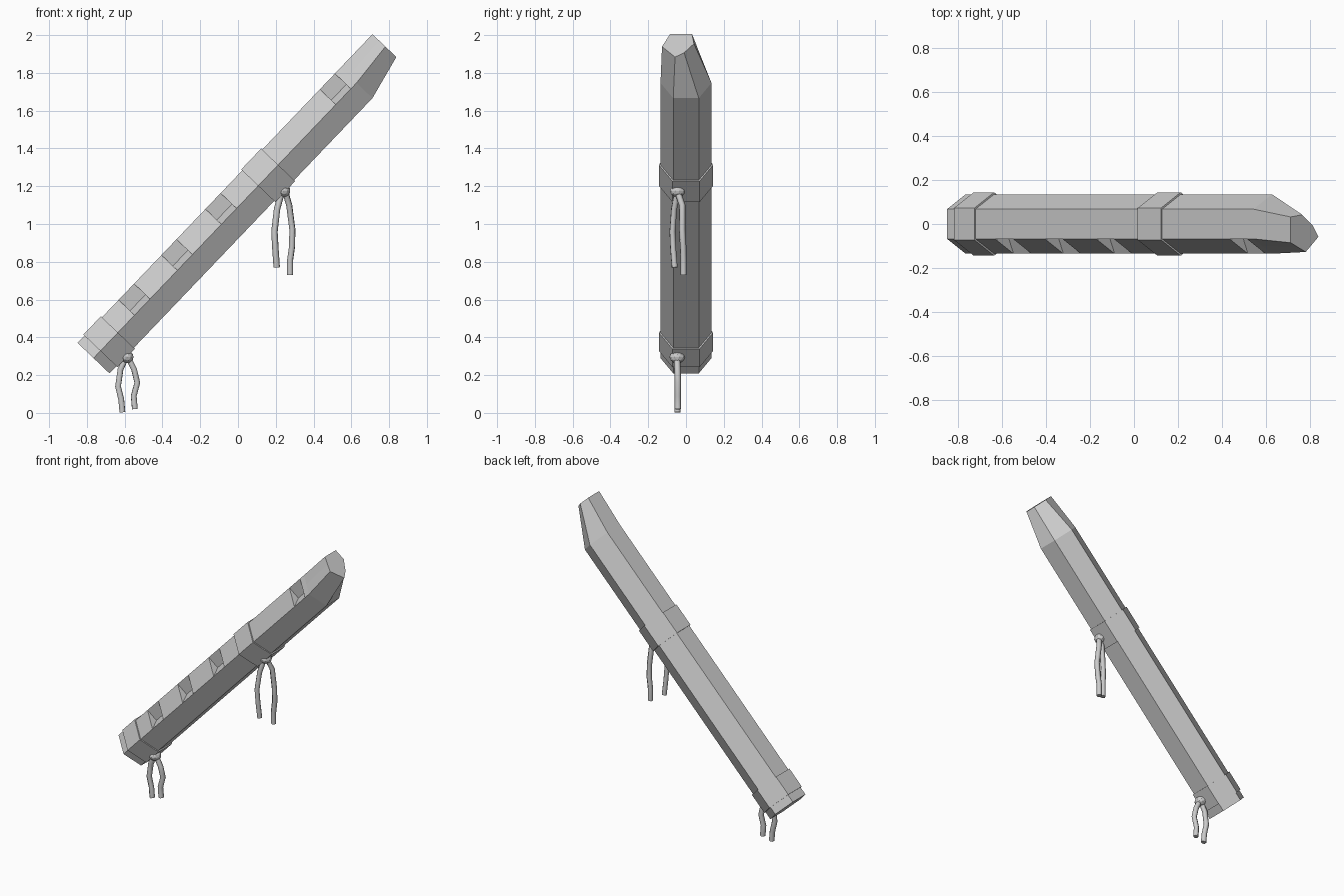
import bpy, bmesh, math
from mathutils import Vector

if "Cube" in bpy.data.objects:
    bpy.data.objects.remove(bpy.data.objects["Cube"])

TILT = math.radians(46.3)
BASE = Vector((-0.765, 0, 0.29))
R = 0.135


def hexagon(r):
    return [(r * math.cos(math.radians(a)), r * math.sin(math.radians(a)))
            for a in range(0, 360, 60)]


def loft(name, rings):
    """Skin rings of (t, [(y, n)...]) along the tilted flute axis."""
    bm = bmesh.new()
    loops = [[bm.verts.new((t, y, n)) for y, n in pts] for t, pts in rings]
    for a, b in zip(loops, loops[1:]):
        for i in range(len(a)):
            j = (i + 1) % len(a)
            bm.faces.new((a[i], a[j], b[j], b[i]))
    bm.faces.new(loops[0])
    bm.faces.new(loops[-1])
    bmesh.ops.remove_doubles(bm, verts=bm.verts[:], dist=1e-5)
    bmesh.ops.recalc_face_normals(bm, faces=bm.faces[:])
    me = bpy.data.meshes.new(name)
    bm.to_mesh(me)
    bm.free()
    ob = bpy.data.objects.new(name, me)
    bpy.context.collection.objects.link(ob)
    ob.location = BASE
    ob.rotation_euler = (0, -TILT, 0)
    return ob


def with_mid(pts, depth=0.0):
    """Add a point on the upper front face, sunk inward by depth."""
    a, b = pts[2], pts[3]
    m = ((a[0] + b[0]) / 2 + depth * 0.866, (a[1] + b[1]) / 2 - depth * 0.5)
    return pts[:3] + [m] + pts[3:]


# Flute body: hexagonal tube with finger notches and a slanted tip
body_hex = hexagon(R)
plain, notch = with_mid(body_hex), with_mid(body_hex, 0.05)
rings = [(0, plain)]
for t0, t1 in ((0.315, 0.433), (0.643, 0.758), (0.98, 1.096), (1.857, 1.972)):
    rings += [(t0, plain), (t0, notch), (t1, notch), (t1, plain)]
tip = [(0.042, 0.044), (0.032, 0.117), (-0.085, 0.117),
       (-0.127, 0.022), (-0.058, -0.058), (-0.01, -0.025)]
rings += [(2.015, plain), (2.26, with_mid(tip))]
loft("flute_body", rings)

# Raised bands
for name, t0, t1 in (("lower_band", 0.053, 0.187), ("middle_band", 1.262, 1.415)):
    loft(name, [(t0, hexagon(0.144)), (t1, hexagon(0.144))])


def strand(name, pts):
    cu = bpy.data.curves.new(name, 'CURVE')
    cu.dimensions = '3D'
    cu.bevel_depth = 0.017
    cu.bevel_resolution = 1
    cu.use_fill_caps = True
    sp = cu.splines.new('POLY')
    sp.points.add(len(pts) - 1)
    for p, c in zip(sp.points, pts):
        p.co = (*c, 1)
    bpy.context.collection.objects.link(bpy.data.objects.new(name, cu))


def knot(name, loc):
    bpy.ops.mesh.primitive_ico_sphere_add(subdivisions=2, radius=0.036, location=loc)
    ob = bpy.context.object
    ob.name = name
    ob.scale = (1, 1.15, 0.9)


# Tied cords: a knot with two hanging strands each
knot("lower_knot", (-0.588, -0.047, 0.295))
strand("lower_cord_left", [(-0.595, -0.047, 0.29), (-0.622, -0.045, 0.23),
       (-0.635, -0.045, 0.14), (-0.618, -0.045, 0.07), (-0.612, -0.045, 0.003)])
strand("lower_cord_right", [(-0.58, -0.047, 0.29), (-0.55, -0.045, 0.23),
       (-0.533, -0.043, 0.16), (-0.552, -0.043, 0.09), (-0.546, -0.043, 0.02)])
knot("middle_knot", (0.242, -0.045, 1.175))
strand("middle_cord_left", [(0.23, -0.047, 1.165), (0.207, -0.063, 1.08),
       (0.193, -0.072, 0.96), (0.198, -0.068, 0.87), (0.205, -0.06, 0.77)])
strand("middle_cord_right", [(0.252, -0.043, 1.165), (0.271, -0.02, 1.10),
       (0.288, -0.02, 0.97), (0.286, -0.015, 0.88), (0.276, -0.013, 0.81), (0.276, -0.013, 0.73)])
